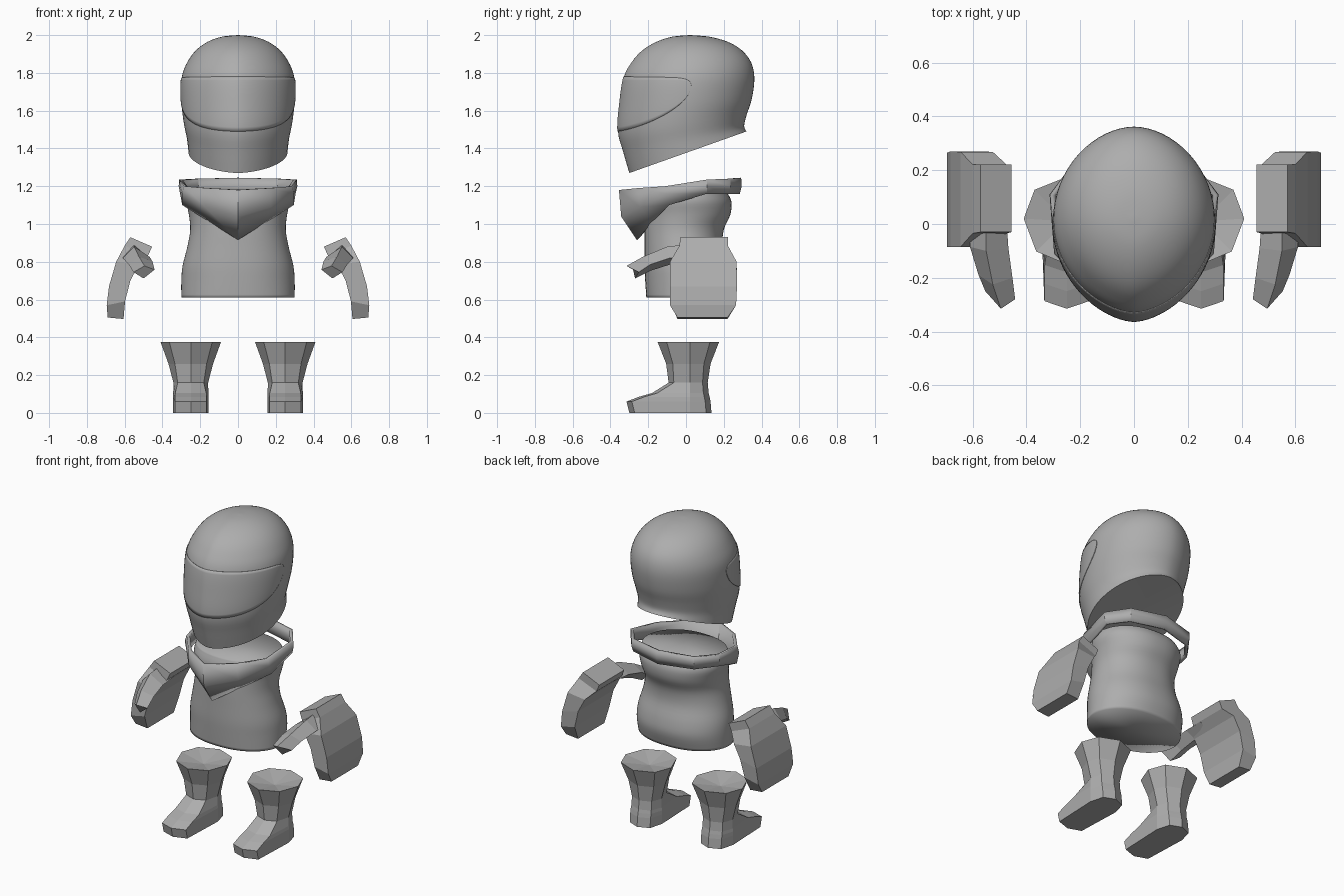
import bpy, bmesh
from math import sin, cos, pi, copysign

if "Cube" in bpy.data.objects:
    bpy.data.objects.remove(bpy.data.objects["Cube"])

# Dark grey shared by every part
grey = bpy.data.materials.new("dark_grey")
grey.diffuse_color = (.42, .42, .42, 1)
grey.use_nodes = True
grey.node_tree.nodes["Principled BSDF"].inputs["Base Color"].default_value = grey.diffuse_color


def loft(name, rings, caps=True, closed=True, smooth=0, mirror=False):
    """Skin a list of equal-length point rings; smooth = sharp-edge angle."""
    bm = bmesh.new()
    rows = [[bm.verts.new(p) for p in r] for r in rings]
    n = len(rows[0])
    for a, b in zip(rows, rows[1:]):
        for i in range(n if closed else n - 1):
            j = (i + 1) % n
            bm.faces.new((a[i], a[j], b[j], b[i]))
    if caps:
        bm.faces.new(rows[0])
        bm.faces.new(rows[-1])
    bmesh.ops.remove_doubles(bm, verts=bm.verts, dist=1e-4)
    bmesh.ops.recalc_face_normals(bm, faces=bm.faces)
    me = bpy.data.meshes.new(name)
    bm.to_mesh(me)
    bm.free()
    me.materials.append(grey)
    ob = bpy.data.objects.new(name, me)
    bpy.context.collection.objects.link(ob)
    if mirror:
        ob.modifiers.new("Mirror", 'MIRROR').use_mirror_merge = False
    if smooth:
        bpy.ops.object.select_all(action='DESELECT')
        ob.select_set(True)
        bpy.context.view_layer.objects.active = ob
        bpy.ops.object.shade_smooth_by_angle(angle=smooth)
    return ob


def spline(rows, s):
    """Catmull-Rom value of a table of stations at parameter s."""
    i = min(int(s), len(rows) - 2)
    f = s - i
    p0, p1, p2, p3 = (rows[max(0, min(len(rows) - 1, i + k))] for k in (-1, 0, 1, 2))
    return [0.5 * (2 * b + (c - a) * f + (2 * a - 5 * b + 4 * c - d) * f * f
                   + (3 * b - a - 3 * c + d) * f ** 3)
            for a, b, c, d in zip(p0, p1, p2, p3)]


def body_point(rows, s, t, n, grow=0.0):
    """Point on an oval section; t = 0 is the front, n = (front, back) roundness."""
    zf, yf, zb, yb, w = spline(rows, s)
    sx = copysign(abs(sin(t)) ** (2 / n[cos(t) < 0]), sin(t))
    mid, half = (yf + yb) / 2, (yb - yf) / 2
    return ((w + grow) * sx, mid - (half + grow) * cos(t),
            zf + (zb - zf) * (1 - cos(t)) / 2)


def body_rings(rows, n, sides=64, sub=4):
    return [[body_point(rows, i / sub, 2 * pi * j / sides, n) for j in range(sides)]
            for i in range((len(rows) - 1) * sub + 1)]


# Helmet shell with a slightly pointed front
egg = (1.68, 1.85)
helmet = [(1.27, -.30, 1.49, .32, .262), (1.38, -.332, 1.52, .308, .27),
          (1.49, -.36, 1.58, .322, .287), (1.64, -.350, 1.66, .348, .30),
          (1.78, -.328, 1.77, .362, .298), (1.86, -.285, 1.855, .345, .268),
          (1.92, -.23, 1.92, .295, .222), (1.965, -.155, 1.965, .22, .16),
          (1.992, -.07, 1.992, .12, .083), (2.0, .02, 2.0, .02, 0)]
rings = body_rings(helmet, egg)
rings[-1] = [(0, .02, 2.0)] * 64
loft("helmet", [[(0, .01, 1.39)] * 64] + rings, caps=False, smooth=.7)

# Visor wrapped over the helmet front
cols = []
for k in range(-32, 33):
    u = sin(pi / 2 * k / 32)
    a = abs(u)
    low = 3.6 - 1.6 * (1 - a ** 3.2) ** 0.55
    top = 3.6 + 0.4 * (1 - a ** 16) ** 0.5
    cols.append([body_point(helmet, low + (top - low) * v / 12, u * 1.62, egg, .002)
                 for v in range(13)])
visor = loft("visor", cols, caps=False, closed=False, smooth=.7)
mod = visor.modifiers.new("Thickness", 'SOLIDIFY')
mod.thickness, mod.offset = .003, 0

# Torso, smooth over its end caps
torso = [(z, yf, z, yb, w) for z, yf, yb, w in (
    (.61, -.21, .205, .30), (.70, -.216, .23, .30), (.78, -.22, .222, .293),
    (.88, -.22, .195, .268), (.97, -.22, .20, .253), (1.05, -.216, .235, .26),
    (1.12, -.21, .24, .274), (1.17, -.19, .215, .262))]
loft("torso", [[(0, 0, .61)] * 64] + body_rings(torso, (2.25, 2.25))
     + [[(0, 0, 1.17)] * 64], caps=False, smooth=pi)

# Neck scarf: columns of top, middle and bottom points, front to back
half = [((0, -.355, 1.18), (0, -.343, 1.04), (0, -.26, .915)),
        ((.17, -.255, 1.19), (.175, -.245, 1.09), (.15, -.18, 1.01)),
        ((.285, -.11, 1.2), (.297, -.11, 1.16), (.295, -.09, 1.10)),
        ((.312, .11, 1.235), (.314, .11, 1.2), (.305, .11, 1.16)),
        ((.22, .235, 1.24), (.22, .235, 1.2), (.215, .225, 1.16)),
        ((0, .292, 1.245), (0, .295, 1.2), (0, .285, 1.16))]
other = [[(-x, y, z) for x, y, z in c] for c in half[-2:0:-1]]
cols = half + other
scarf = loft("neck_scarf", cols + [cols[0]], caps=False, closed=False, smooth=.6)
mod = scarf.modifiers.new("Thickness", 'SOLIDIFY')
mod.thickness, mod.offset = .02, -1

# Mitten hands: outer x/z, inner x/z, y range
hand = [(.57, .93, .455, .88, -.03, .222), (.60, .885, .475, .835, -.035, .222),
        (.645, .80, .525, .785, -.085, .268), (.683, .67, .57, .70, -.085, .27),
        (.695, .57, .598, .59, -.085, .265), (.69, .505, .606, .497, -.045, .22)]
loft("hands", [[(ox, a, oz), (ox, b, oz), (ix, b, iz), (ix, a, iz)]
               for ox, oz, ix, iz, a, b in hand], mirror=True)

# Thumbs: diamond sections (inner, top, outer, bottom) from palm to tip
thumb = [[(.475, .03, .83), (.55, .03, .895), (.61, .03, .83), (.53, .03, .79)],
         [(.467, -.09, .825), (.55, -.10, .88), (.61, -.085, .82), (.53, -.085, .785)],
         [(.452, -.20, .80), (.525, -.225, .828), (.578, -.19, .785), (.515, -.19, .752)],
         [(.442, -.28, .758), (.495, -.315, .778), (.553, -.25, .745), (.50, -.27, .712)]]
loft("thumbs", thumb, mirror=True)


# Boots: stacked stretched octagons with a dished top
def octagon(z, yf, yb, w, k):
    d = .3 * w
    right = [(0, yf), (k * w, yf + d), (w, .02), (.75 * w, yb - d), (0, yb)]
    return [(.25 + x, y, z) for x, y in right + [(-x, y) for x, y in right[-2:0:-1]]]


boot = [(0, -.30, .135, .095, .88), (.06, -.315, .13, .095, .88),
        (.085, -.25, .125, .095, .88), (.105, -.18, .12, .093, .88),
        (.16, -.092, .115, .092, .75), (.26, -.105, .13, .118, .71),
        (.375, -.15, .175, .16, .71)]
rings = [octagon(*b) for b in boot]
loft("boots", rings + [[(.25, .01, .345)] * 8], mirror=True)
